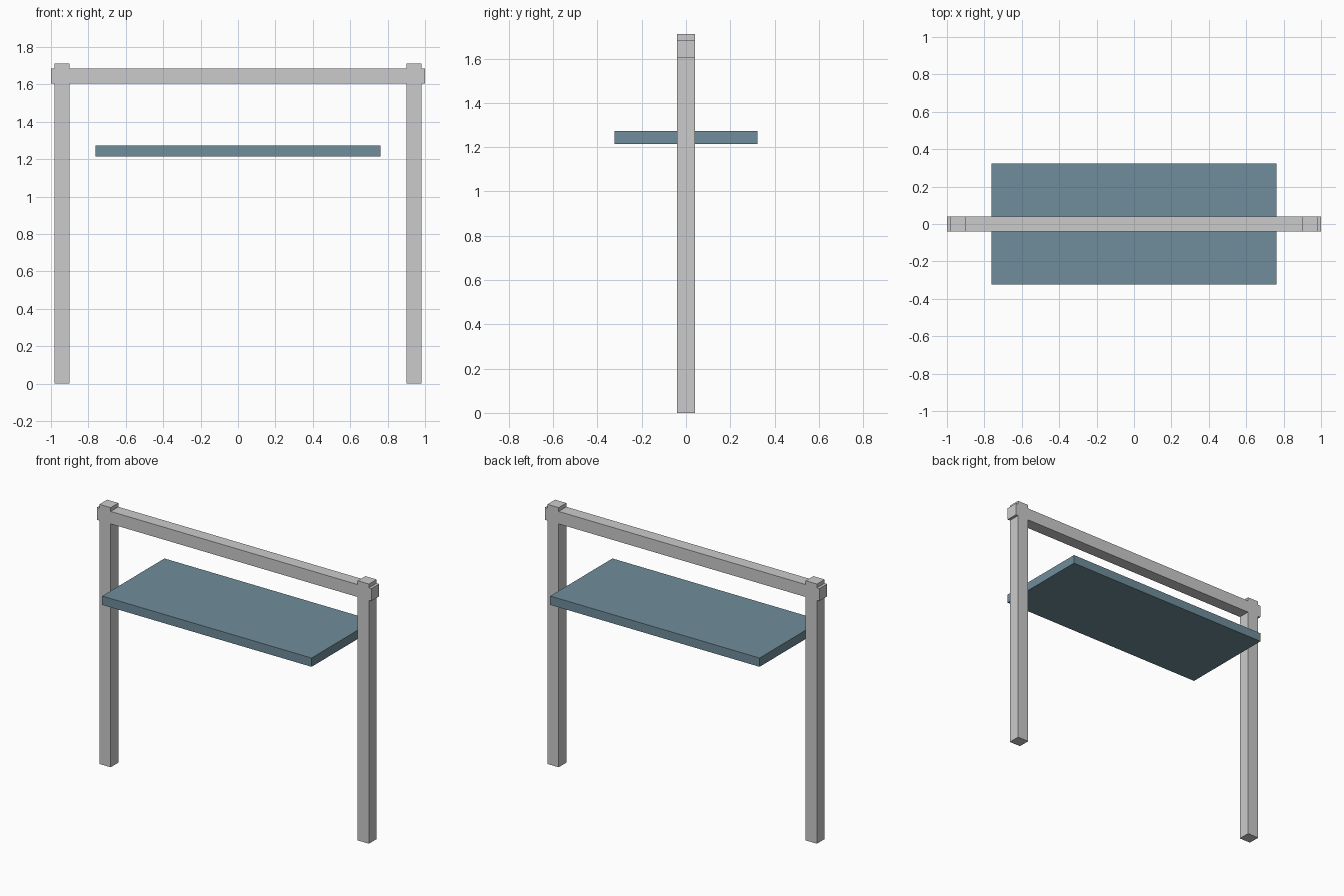
import bpy

if "Cube" in bpy.data.objects:
    bpy.data.objects.remove(bpy.data.objects["Cube"])


def box(name, x, y, z):
    """Box from (min, max) ranges on each axis."""
    centre = [(a + b) / 2 for a, b in (x, y, z)]
    bpy.ops.mesh.primitive_cube_add(size=1, location=centre)
    obj = bpy.context.object
    obj.name = name
    obj.scale = [b - a for a, b in (x, y, z)]
    bpy.ops.object.transform_apply(location=False, rotation=False, scale=True)
    return obj


DEPTH = (-0.04, 0.04)

# Upright posts, mirrored left and right
for side, sign in (("left", -1), ("right", 1)):
    x = sorted((sign * 0.90, sign * 0.982))
    box(side + "_post", x, DEPTH, (0, 1.71))

# Cross beam running through the post tops
box("top_beam", (-1, 1), DEPTH, (1.603, 1.685))

# Board hanging free between the posts
board = box("hanging_board", (-0.763, 0.763), (-0.324, 0.324), (1.215, 1.273))
blue = bpy.data.materials.new("slate_blue")
blue.diffuse_color = (0.16, 0.27, 0.33, 1)
blue.use_nodes = True
blue.node_tree.nodes["Principled BSDF"].inputs["Base Color"].default_value = blue.diffuse_color
board.data.materials.append(blue)
